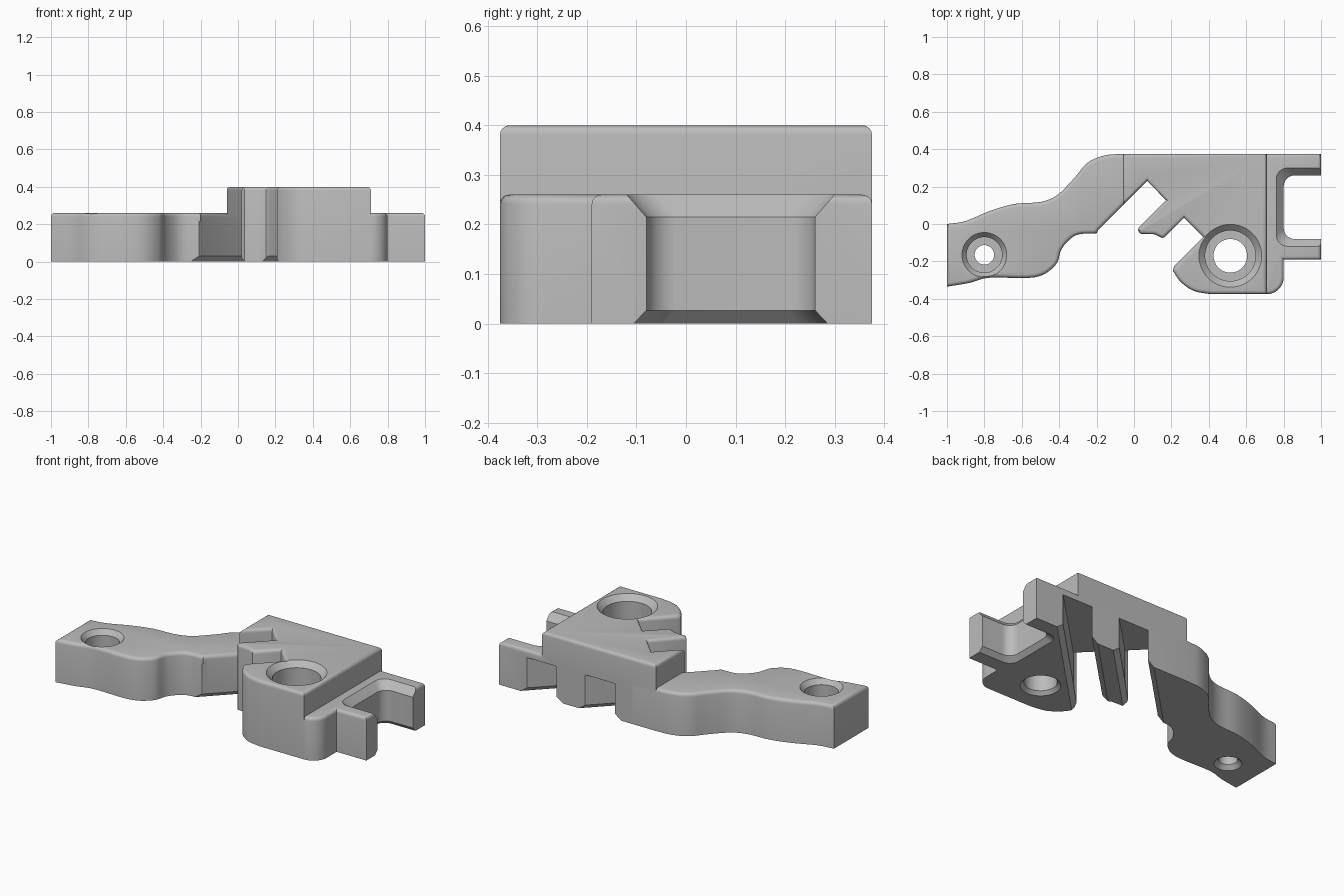
import bpy, bmesh, math
from mathutils import Vector

cube = bpy.data.objects.get("Cube")
if cube:
    bpy.data.objects.remove(cube, do_unlink=True)

grey = bpy.data.materials.new("light grey")
grey.use_nodes = True
colour = (0.5, 0.5, 0.5, 1)
grey.diffuse_color = colour
grey.node_tree.nodes["Principled BSDF"].inputs["Base Color"].default_value = colour


def spline(points, steps=5):
    """Smooth curve through the points."""
    p = [Vector(q) for q in points]
    p = [2 * p[0] - p[1]] + p + [2 * p[-1] - p[-2]]
    out = []
    for a, b, c, d in zip(p, p[1:], p[2:], p[3:]):
        for i in range(steps):
            t = i / steps
            out.append(0.5 * (2 * b + (c - a) * t + (2 * a - 5 * b + 4 * c - d) * t * t
                              + (3 * b - a - 3 * c + d) * t ** 3))
    return [tuple(q) for q in out] + [tuple(p[-2])]


def arc(cx, cy, r, start, end, steps=8):
    angles = [math.radians(start + (end - start) * i / steps) for i in range(steps + 1)]
    return [(cx + r * math.cos(a), cy + r * math.sin(a)) for a in angles]


def loft(name, loops, round_top=0):
    """Closed solid through matching loops, with an optional rounded top rim."""
    bm = bmesh.new()
    rings = [[bm.verts.new(p) for p in loop] for loop in loops]
    n = len(rings[0])
    for low, high in zip(rings, rings[1:]):
        for i in range(n):
            j = (i + 1) % n
            bm.faces.new((low[i], low[j], high[j], high[i]))
    bm.faces.new(rings[0][::-1])
    top = bm.faces.new(rings[-1])
    bmesh.ops.recalc_face_normals(bm, faces=bm.faces)
    if round_top:
        bmesh.ops.bevel(bm, geom=list(top.edges), offset=round_top, segments=4,
                        profile=0.5, affect='EDGES', clamp_overlap=True)
    mesh = bpy.data.meshes.new(name)
    bm.to_mesh(mesh)
    bm.free()
    mesh.materials.append(grey)
    obj = bpy.data.objects.new(name, mesh)
    bpy.context.collection.objects.link(obj)
    return obj


def prism(name, outline, height, round_top=0.025):
    return loft(name, [[(x, y, z) for x, y in outline] for z in (0, height)], round_top)


def hole(name, cx, cy, profile):
    return loft(name, [[(x, y, z) for x, y in arc(cx, cy, r, 0, 352.5, 47)]
                       for z, r in profile])


def groove(name, low, high, ceiling=0.215, chamfer=0.03):
    """Diagonal channel between the lines y - x = low and y - x = high."""
    k = math.sqrt(0.5)
    u0, u1 = low * k + 0.001, high * k - 0.001
    section = [(u0 - 2 * chamfer, -chamfer), (u1 + 2 * chamfer, -chamfer), (u1, chamfer),
               (u1, ceiling), (u0, ceiling), (u0, chamfer)]
    return loft(name, [[((s - u) * k, (s + u) * k, z) for u, z in section]
                       for s in (-0.22, 1.1)])


# Wavy arm
back_edge = spline([(-1, 0), (-.9, .016), (-.77, .07), (-.64, .107), (-.5, .118), (-.41, .155),
                    (-.32, .245), (-.25, .326), (-.16, .366), (-.06, .375)])
front_edge = spline([(-.2, -.05), (-.31, -.06), (-.385, -.13), (-.42, -.22), (-.53, -.285),
                     (-.77, -.287), (-.88, -.315), (-1, -.335)])
arm = prism("arm", back_edge + [(.1, .375), (.1, .26), (-.19, -.03)] + front_edge, 0.26)

# Tall block with a central tooth and a rounded lobe
block = prism("main_block", [
    (-.06, .375), (-.06, .10), (.07, .23), (.172, .127),
    (.025, -.02), (.02, -.035), (.035, -.052), (.11, -.055), (.15, -.075), (.165, -.07),
    (.268, .033), (.37, -.07), (.215, -.225)]
    + spline([(.208, -.25), (.25, -.31), (.32, -.358), (.41, -.375)], 4)
    + [(.71, -.375), (.71, .375)], 0.40)

# Low forked end
fork = prism("forked_end", [(.69, -.375)] + arc(.71, -.285, .09, -90, 0)
             + [(.80, -.19), (1, -.19), (1, .375), (.69, .375)], 0.26)


def notch_loop(z, grow):
    x, low, high, r = .80 - grow, -.08 - grow, .26 + grow, .06
    pts = ([(1.1, high)] + arc(x + r, high - r, r, 90, 180)
           + arc(x + r, low + r, r, 180, 270) + [(1.1, low)])
    return [(px, py, z) for px, py in pts]


# Cutters: fork notch, diagonal channels, stepped screw holes
notch = loft("fork_notch", [notch_loop(z, g) for z, g in
                            ((-.01, .035), (.027, 0), (.215, 0), (.27, .048))])
grooves = [groove("groove_left", -.045, .16), groove("groove_right", -.44, -.235)]
small_hole = hole("small_hole", -.80, -.165, [
    (-.01, .085), (.025, .052), (.1, .052), (.1, .095), (.23, .095), (.27, .128)])
large_hole = hole("large_hole", .515, -.17, [
    (-.01, .12), (.02, .09), (.14, .09), (.14, .135), (.367, .135), (.41, .178)])


def cut(obj, cutters):
    for c in cutters:
        mod = obj.modifiers.new(c.name, 'BOOLEAN')
        mod.operation, mod.solver, mod.object = 'DIFFERENCE', 'EXACT', c
    graph = bpy.context.evaluated_depsgraph_get()
    mesh = bpy.data.meshes.new_from_object(obj.evaluated_get(graph))
    obj.modifiers.clear()
    obj.data = mesh


cut(arm, [grooves[0], small_hole])
cut(block, grooves + [large_hole])
cut(fork, [grooves[1], notch])
for c in grooves + [notch, small_hole, large_hole]:
    bpy.data.objects.remove(c, do_unlink=True)

# Smooth the curves, keep the edges sharp
for obj in (arm, block, fork):
    bpy.ops.object.select_all(action='DESELECT')
    obj.select_set(True)
    bpy.context.view_layer.objects.active = obj
    bpy.ops.object.shade_smooth_by_angle(angle=math.radians(30))
